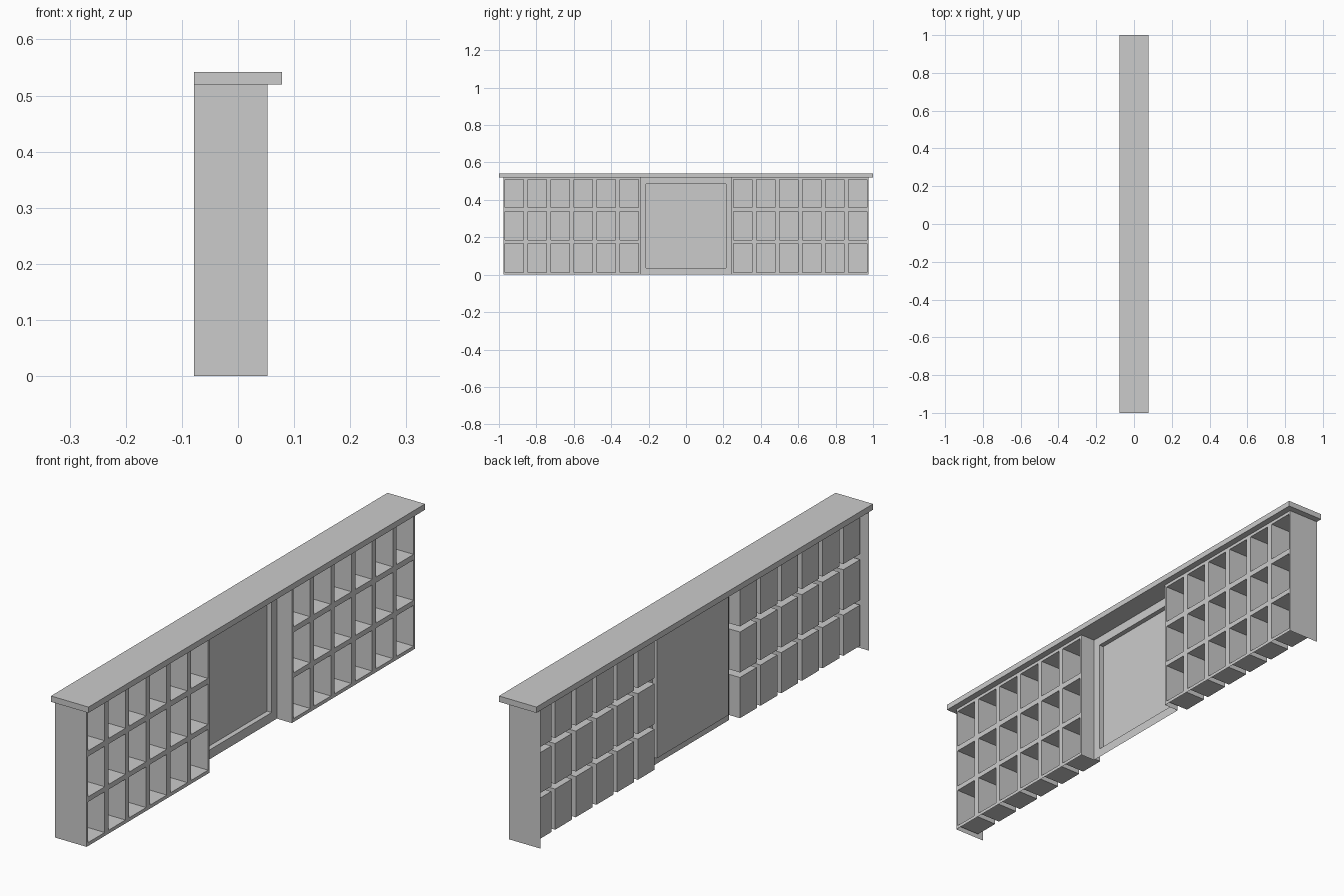
import bpy, bmesh

if "Cube" in bpy.data.objects:
    bpy.data.objects.remove(bpy.data.objects["Cube"])


def finish(name, bm, flip_check=False):
    bmesh.ops.remove_doubles(bm, verts=bm.verts, dist=1e-5)
    mesh = bpy.data.meshes.new(name)
    bm.to_mesh(mesh)
    bm.free()
    obj = bpy.data.objects.new(name, mesh)
    bpy.context.collection.objects.link(obj)
    return obj


def quad(bm, *points):
    bm.faces.new([bm.verts.new(p) for p in points])


def pocket_sheet(name, ys, zs, x_front, x_back):
    """Thin sheet facing +x; every odd/odd grid cell is pushed back into a pocket."""
    bm = bmesh.new()
    for i, (y0, y1) in enumerate(zip(ys, ys[1:])):
        for j, (z0, z1) in enumerate(zip(zs, zs[1:])):
            ring = [(y0, z0), (y1, z0), (y1, z1), (y0, z1)]
            pocket = i % 2 and j % 2
            x = x_back if pocket else x_front
            quad(bm, *[(x, y, z) for y, z in ring])
            if pocket:
                for a, b in zip(ring, ring[1:] + ring[:1]):
                    quad(bm, (x_front, *a), (x_front, *b), (x_back, *b), (x_back, *a))
    return finish(name, bm)


def side_sheet(name, y, x0, x1, facing):
    """Upright sheet across the depth, facing +y or -y."""
    bm = bmesh.new()
    pts = [(x0, y, 0), (x1, y, 0), (x1, y, TOP), (x0, y, TOP)]
    quad(bm, *(pts if facing < 0 else pts[::-1]))
    return finish(name, bm)


TOP = 0.52
BACK, FRONT, PANEL = -0.078, 0.053, -0.009
INNER, OUTER = 0.244, 0.975

# counter top slab
bm = bmesh.new()
bmesh.ops.create_cube(bm, size=1)
bmesh.ops.scale(bm, vec=(0.156, 2, 0.022), verts=bm.verts)
bmesh.ops.translate(bm, vec=(0, 0, TOP + 0.011), verts=bm.verts)
finish("counter_top", bm)

# pigeonhole grid lines: 6 columns and 3 rows
cols = [INNER]
for c in range(6):
    start = 0.2535 + c * 0.1228
    cols += [start, start + 0.1]
cols.append(OUTER)
rows = [0, 0.013, 0.166, 0.185, 0.337, 0.358, 0.508, TOP]

# left and right shelf blocks, end panels and recess walls
for side, word in ((-1, "left"), (1, "right")):
    ys = sorted(side * y for y in cols)
    pocket_sheet(f"{word}_pigeonholes", ys, rows, FRONT, -0.047)
    side_sheet(f"{word}_end_panel", side * OUTER, BACK, FRONT, side)
    side_sheet(f"{word}_recess_wall", side * INNER, PANEL, FRONT, -side)

# recessed centre panel
pocket_sheet("centre_panel", [-INNER, -0.213, 0.213, INNER],
             [0, 0.035, 0.485, TOP], PANEL, -0.028)
